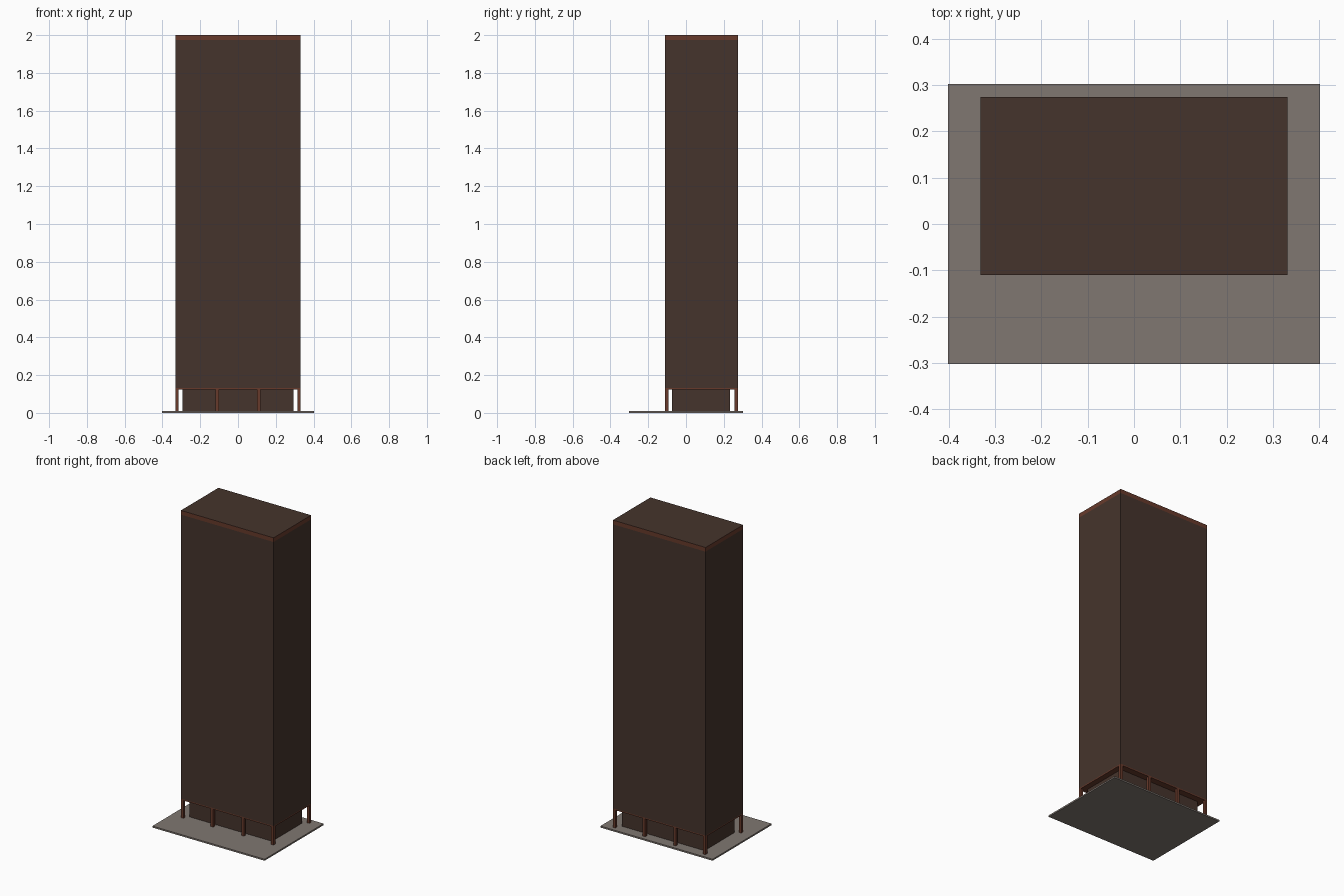
import bpy
import bmesh

if "Cube" in bpy.data.objects:
    bpy.data.objects.remove(bpy.data.objects["Cube"])


def material(name, rgb):
    m = bpy.data.materials.new(name)
    m.diffuse_color = (*rgb, 1.0)
    m.use_nodes = True
    m.node_tree.nodes["Principled BSDF"].inputs["Base Color"].default_value = m.diffuse_color
    return m


GLASS = material("dark bronze glass", (0.060, 0.034, 0.025))
BRONZE = material("red bronze", (0.135, 0.042, 0.024))
STONE = material("grey stone", (0.215, 0.185, 0.165))


def box(name, x, y, z, mat, top_mat=None):
    """Box from (min, max) pairs, with an optional second colour on the top."""
    bm = bmesh.new()
    bmesh.ops.create_cube(bm, size=1.0)
    for v in bm.verts:
        v.co = [r[0] if c < 0 else r[1] for c, r in zip(v.co, (x, y, z))]
    bm.normal_update()
    mesh = bpy.data.meshes.new(name)
    mesh.materials.append(mat)
    if top_mat:
        mesh.materials.append(top_mat)
        for f in bm.faces:
            f.material_index = 1 if f.normal.z > 0.5 else 0
    bm.to_mesh(mesh)
    bm.free()
    ob = bpy.data.objects.new(name, mesh)
    bpy.context.collection.objects.link(ob)
    return ob


HALF_W = 0.332
FRONT, BACK = -0.11, 0.274
X, Y = (-HALF_W, HALF_W), (FRONT, BACK)

# Plaza slab
box("plaza", (-0.402, 0.402), (-0.302, 0.302), (0.0, 0.01), STONE)

# Recessed lobby
box("lobby", (-0.295, 0.295), (-0.073, 0.232), (0.01, 0.127), GLASS)

# Tower: bottom beam, glass shaft, parapet band with dark roof
box("bottom_beam", X, Y, (0.125, 0.133), BRONZE)
box("tower_shaft", X, Y, (0.133, 1.973), GLASS)
box("parapet", X, Y, (1.973, 2.0), BRONZE, GLASS)

# Columns along the front and back edges, flush with the tower
COL = 0.018
for side, y0 in (("front", FRONT), ("back", BACK - COL)):
    for i in range(4):
        cx = (i - 1.5) / 1.5 * (HALF_W - COL / 2)
        if i in (1, 2):
            cx = (i - 1.5) * 0.22
        box(f"{side}_column_{i + 1}", (cx - COL / 2, cx + COL / 2),
            (y0, y0 + COL), (0.01, 0.125), BRONZE)
